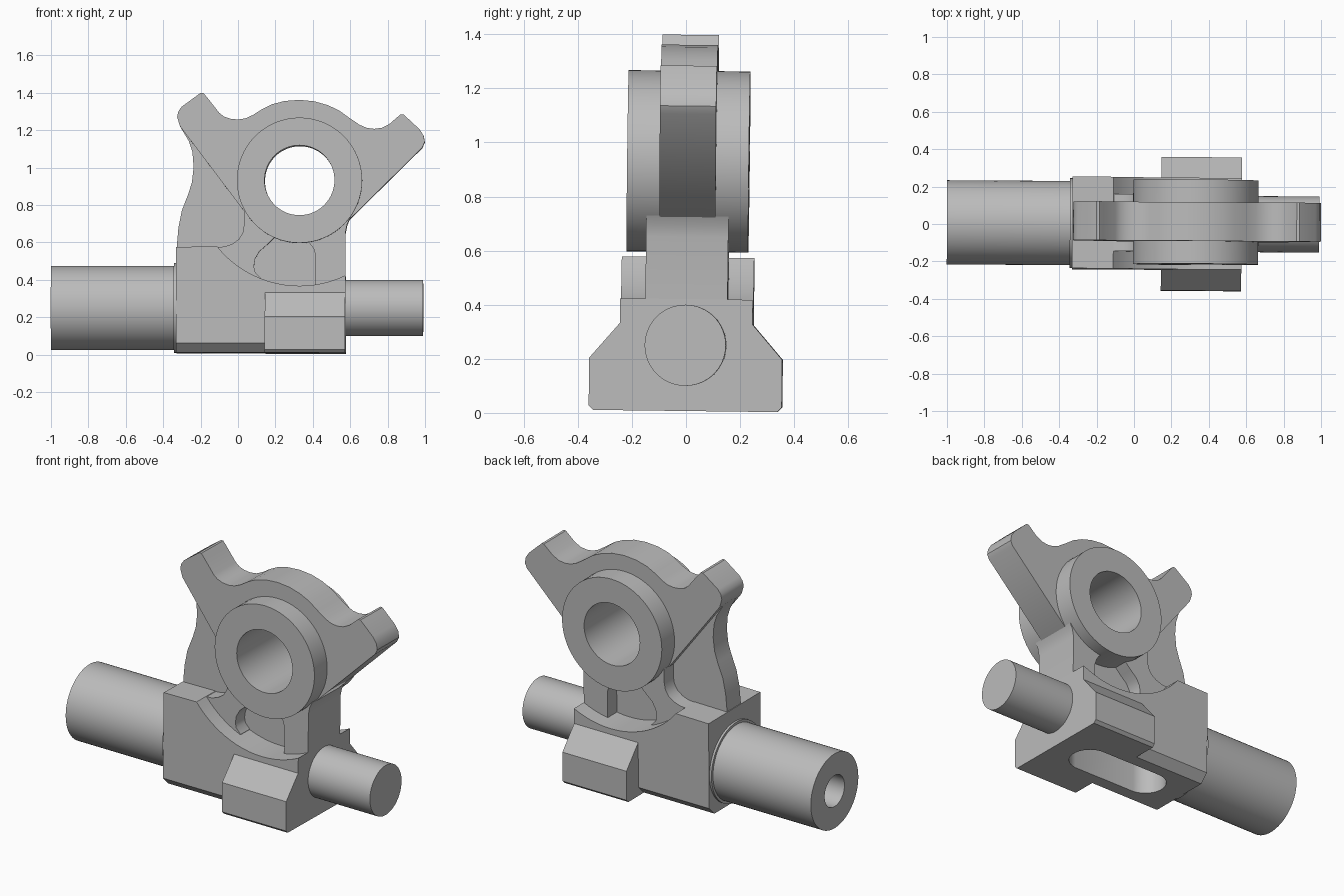
import bpy, bmesh, math
from mathutils import Matrix, Vector

old = bpy.data.objects.get("Cube")
if old:
    bpy.data.objects.remove(old, do_unlink=True)

# One plain grey for the whole casting
grey = bpy.data.materials.new("plain_grey")
grey.use_nodes = True
grey.diffuse_color = (0.5, 0.5, 0.5, 1)
grey.node_tree.nodes["Principled BSDF"].inputs["Base Color"].default_value = (0.5, 0.5, 0.5, 1)

HUB = Vector((0.33, 0, 0.93))      # centre of the bored hub
AXLE_Z = 0.25                      # height of both shafts
ALONG_X, ALONG_Y = Vector((1, 0, 0)), Vector((0, 1, 0))


def finish_mesh(name, bm):
    bmesh.ops.recalc_face_normals(bm, faces=bm.faces)
    mesh = bpy.data.meshes.new(name)
    bm.to_mesh(mesh)
    bm.free()
    mesh.materials.append(grey)
    obj = bpy.data.objects.new(name, mesh)
    bpy.context.collection.objects.link(obj)
    return obj


def prism(name, outline, place, direction, chamfer=None):
    """Extrude a flat outline; place() turns each pair into a 3D point."""
    bm = bmesh.new()
    face = bm.faces.new([bm.verts.new(place(a, b)) for a, b in outline])
    result = bmesh.ops.extrude_face_region(bm, geom=[face])
    moved = [g for g in result["geom"] if isinstance(g, bmesh.types.BMVert)]
    bmesh.ops.translate(bm, verts=moved, vec=direction)
    if chamfer:
        size, test = chamfer
        edges = [e for e in bm.edges if test(e.verts[0].co, e.verts[1].co)]
        bmesh.ops.bevel(bm, geom=edges, offset=size, segments=1, affect="EDGES")
    return finish_mesh(name, bm)


def plate(name, outline, half, chamfer=None):
    """Slab with a front outline, centred on y = 0."""
    return prism(name, outline, lambda x, z: (x, -half, z), ALONG_Y * half * 2, chamfer)


def lathe(name, profile, centre, axis):
    """Revolve (distance along axis, radius) pairs; the profile closes on itself."""
    bm = bmesh.new()
    up = Vector((0, 0, 1))
    verts = [bm.verts.new(centre + axis * d + up * r) for d, r in profile]
    edges = [bm.edges.new((verts[i - 1], verts[i])) for i in range(len(verts))]
    bmesh.ops.spin(bm, geom=verts + edges, cent=centre, axis=axis,
                   angle=math.tau, steps=64)
    bmesh.ops.remove_doubles(bm, verts=bm.verts, dist=1e-5)
    bmesh.ops.dissolve_degenerate(bm, edges=bm.edges, dist=1e-6)
    return finish_mesh(name, bm)


def combine(target, other, operation):
    mod = target.modifiers.new("cut", "BOOLEAN")
    mod.operation, mod.object, mod.solver = operation, other, "EXACT"
    bpy.context.view_layer.objects.active = target
    bpy.ops.object.modifier_apply(modifier=mod.name)


def discard(obj):
    bpy.data.objects.remove(obj, do_unlink=True)


# Lower block, its top scooped by an arc around the hub
scoop = 0.565
start, end = math.asin(0.245 / scoop), -math.asin(0.44 / scoop)
arc = []
for i in range(19):
    t = start + (end - start) * i / 18
    arc.append((HUB.x + scoop * math.sin(t), HUB.z - scoop * math.cos(t)))
block = plate("lower_block",
              [(-0.33, 0.008), (0.575, 0.008)] + arc + [(-0.33, 0.573)], 0.245,
              (0.05, lambda a, b: max(a.z, b.z) < 0.02 and abs(a.x - b.x) > 0.5))

# Wide foot with sloping shoulders
half_foot = [(0.34, 0.007), (0.357, 0.024), (0.357, 0.2), (0.245, 0.33)]
foot_outline = half_foot + [(-y, z) for y, z in reversed(half_foot)]
foot = prism("foot", foot_outline, lambda y, z: (0.145, y, z), ALONG_X * 0.43)
combine(block, foot, "UNION")
discard(foot)

# Rounded slot in the underside
slot_outline = []
for i in range(32):
    t = math.tau * (i + 0.5) / 32
    slot_outline.append((0.12 + math.copysign(0.2, math.cos(t)) + 0.12 * math.cos(t),
                         0.12 * math.sin(t)))
slot = prism("slot_cutter", slot_outline, lambda x, y: (x, y, -0.1), Vector((0, 0, 0.4)))
combine(block, slot, "DIFFERENCE")
discard(slot)

# Upper plate with the two stop arms
upper = plate("arm_plate", [
    (-0.31, 1.22), (-0.325, 1.27), (-0.318, 1.3), (-0.3, 1.325), (-0.2, 1.398),
    (-0.185, 1.398), (-0.165, 1.375), (-0.1, 1.292), (-0.075, 1.272), (-0.04, 1.26),
    (0, 1.256), (0.04, 1.262), (0.08, 1.28), (0.13, 1.312), (0.18, 1.337),
    (0.25, 1.355), (0.33, 1.361), (0.41, 1.353), (0.48, 1.333), (0.54, 1.305),
    (0.6, 1.262), (0.65, 1.228), (0.69, 1.211), (0.73, 1.206), (0.77, 1.212),
    (0.81, 1.232), (0.87, 1.284), (0.885, 1.284), (0.97, 1.205), (0.993, 1.17),
    (0.999, 1.135), (0.985, 1.105), (0.6, 0.725), (0.5, 0.68), (0.1, 0.7),
    (0.03, 0.77)], 0.104)

# Thin web behind the left arm, also the floor of the pocket
thin = plate("thin_web", [
    (-0.328, 0.5), (-0.325, 0.6), (-0.318, 0.68), (-0.3, 0.77), (-0.265, 0.86),
    (-0.246, 0.92), (-0.237, 1), (-0.243, 1.08), (-0.262, 1.14), (-0.305, 1.212),
    (0.1, 0.85), (0.5, 0.72), (0.5, 0.3), (0, 0.3)], 0.065)

# Thick neck between block and hub, with a pocket on each side
neck = plate("neck", [
    (-0.11, 0.5), (-0.11, 0.573), (-0.07, 0.576), (-0.03, 0.59), (0.005, 0.615),
    (0.026, 0.65), (0.033, 0.69), (0.033, 0.77), (0.15, 0.7), (0.5, 0.7),
    (0.6, 0.728), (0.584, 0.695), (0.575, 0.65), (0.575, 0.3), (0, 0.3)], 0.152)
pocket = plate("pocket_cutter", [
    (0.415, 0.25), (0.415, 0.53), (0.405, 0.565), (0.385, 0.592), (0.35, 0.63),
    (0.2, 0.63), (0.155, 0.585), (0.115, 0.55), (0.092, 0.51), (0.086, 0.47),
    (0.092, 0.44), (0.12, 0.41), (0.15, 0.25)], 0.3)
combine(neck, pocket, "DIFFERENCE")
discard(pocket)

# Hub ring and its bore through the plates
hub = lathe("hub", [(s * 0.225, r) for s, r in
                    ((-1, 0.187), (-1, 0.335), (1, 0.335), (1, 0.187))], HUB, ALONG_Y)
bore = lathe("bore_cutter", [(-0.5, 0), (-0.5, 0.19), (0.5, 0.19), (0.5, 0)], HUB, ALONG_Y)
for part in (upper, thin):
    combine(part, bore, "DIFFERENCE")
discard(bore)

# Large hollow shaft with collar on the right, slim solid shaft on the left
axle = Vector((0, 0, AXLE_Z))
large = lathe("large_shaft", [(-1, 0.094), (-1, 0.225), (-0.343, 0.225), (-0.343, 0.24),
                              (-0.325, 0.24), (-0.325, 0.094)], axle, ALONG_X)
slim = lathe("slim_shaft", [(0.5, 0), (0.5, 0.15), (0.99, 0.15), (0.99, 0)], axle, ALONG_X)

# Slight lean of the whole model, then shading
lean = Matrix.Rotation(-0.006, 4, "Z") @ Matrix.Rotation(-0.012, 4, "X")
for part in (block, upper, thin, neck, hub, large, slim):
    part.data.transform(lean)
    bpy.ops.object.select_all(action="DESELECT")
    part.select_set(True)
    bpy.context.view_layer.objects.active = part
    bpy.ops.object.shade_smooth_by_angle(angle=math.radians(32))
